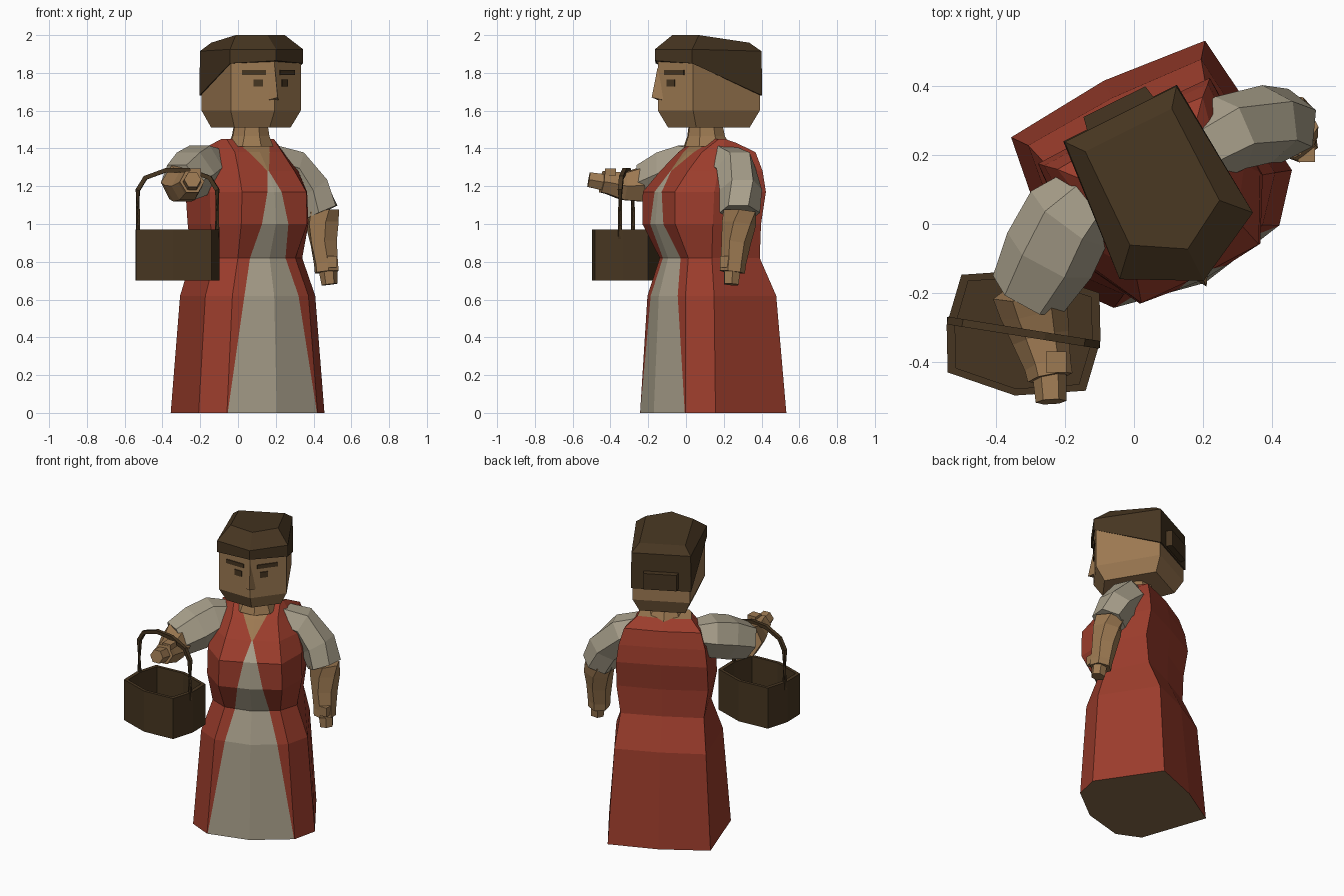
import bpy, bmesh, math
from mathutils import Vector, Matrix

if "Cube" in bpy.data.objects:
    bpy.data.objects.remove(bpy.data.objects["Cube"])

def material(name, rgb):
    m = bpy.data.materials.new(name)
    m.diffuse_color = (*rgb, 1)
    m.use_nodes = True
    m.node_tree.nodes["Principled BSDF"].inputs["Base Color"].default_value = m.diffuse_color
    return m

RED = material("red cloth", (.33, .046, .025))
GRAY = material("pale linen", (.4, .355, .262))
SKIN = material("skin", (.335, .192, .084))
BROWN = material("dark brown", (.062, .036, .015))
UNDER = material("hem brown", (.25, .15, .068))

# The figure is turned about its own axis
BODY = Matrix.Translation((.06, .12, 0)) @ Matrix.Rotation(math.radians(26.5), 4, 'Z')

def finish(name, bm, mats, matrix=None):
    bmesh.ops.recalc_face_normals(bm, faces=bm.faces)
    me = bpy.data.meshes.new(name)
    bm.to_mesh(me)
    bm.free()
    for m in mats:
        me.materials.append(m)
    ob = bpy.data.objects.new(name, me)
    if matrix:
        ob.matrix_world = matrix
    bpy.context.collection.objects.link(ob)
    return ob

def loft(name, rings, mats, matrix=None, rule=None, caps=(0, 0)):
    """Skin closed rings; rule(row, column) gives the material; caps are materials or None."""
    bm = bmesh.new()
    rows = [[bm.verts.new(p) for p in r] for r in rings]
    n = len(rows[0])
    for j in range(len(rows) - 1):
        for i in range(n):
            k = (i + 1) % n
            f = bm.faces.new((rows[j][i], rows[j][k], rows[j + 1][k], rows[j + 1][i]))
            f.material_index = rule(j, i) if rule else 0
    for row, c in zip((rows[0][::-1], rows[-1]), caps):
        if c is not None:
            bm.faces.new(row).material_index = c
    return finish(name, bm, mats, matrix)

def mirror_ring(half):
    """Half ring from front centre towards the back; points on x = 0 stay single."""
    return half + [(-x, y, z) for x, y, z in reversed(half) if x > 1e-6]

def tube(name, path, mat, sides=6, twist=0.0):
    """Tube along (x, y, z, radius) points."""
    pts = [Vector(p[:3]) for p in path]
    rings = []
    for i, p in enumerate(pts):
        d = Vector()
        if i > 0:
            d += (p - pts[i - 1]).normalized()
        if i < len(pts) - 1:
            d += (pts[i + 1] - p).normalized()
        q = d.to_track_quat('Z', 'Y')
        r = path[i][3]
        rings.append([p + q @ Vector((r * math.cos(a), r * math.sin(a), 0))
                      for a in (twist + 2 * math.pi * k / sides for k in range(sides))])
    return loft(name, rings, [mat])

def box(name, center, size, mat, matrix):
    bm = bmesh.new()
    bmesh.ops.create_cube(bm, size=1, matrix=Matrix.Translation(center) @ Matrix.Diagonal((*size, 1)))
    return finish(name, bm, [mat], matrix)

# Dress: z, front centre y, panel x, front x y, side x y, back x y, back centre y
DRESS = [
    (0.00, -.325, .264, .268, -.272, .372, -.145, .314, .303, .330),
    (0.62, -.295, .160, .225, -.250, .325, -.13, .280, .260, .275),
    (0.82, -.240, .105, .170, -.205, .258, -.11, .255, .175, .185),
    (1.00, -.315, .078, .195, -.295, .290, -.12, .280, .170, .190),
    (1.17, -.300, .042, .190, -.295, .287, -.11, .278, .200, .208),
    (1.28, -.225, .004, .165, -.205, .255, -.07, .265, .187, .195),
    (1.38, -.125, .062, .140, -.110, .200, -.01, .235, .160, .175),
    (1.45, -.045, .105, .140, -.010, .155, .02, .165, .080, .095)]
rings = []
for z, yc, xp, xf, yf, xs, ys, xb, yb, y0 in DRESS:
    yp = yc + (yf - yc) * xp / xf
    drop = .02 if z > 1.4 else 0        # neckline sits below the shoulder tops
    rings.append(mirror_ring([(0, yc, z - drop), (xp, yp, z), (xf, yf, z),
                              (xs, ys, z), (xb, yb, z - drop), (0, y0, z - drop)]))
loft("dress", rings, [RED, GRAY, SKIN, UNDER], BODY,
     lambda j, i: (1 if j < 5 else 2) if i in (0, 9) else 0, caps=(3, 2))

# Neck
def circle(r, y, z, n=8):
    return [(r * math.cos(2 * math.pi * k / n), y + r * math.sin(2 * math.pi * k / n), z) for k in range(n)]
loft("neck", [circle(.13, -.01, 1.41), circle(.105, -.015, 1.465), circle(.088, -.02, 1.56)], [SKIN], BODY)

# Head
FC, FF, FB = Vector((0, -.30)), Vector((.207, -.195)), Vector((.175, .215))
def head_ring(s, z):
    return mirror_ring([(p.x * s, p.y * s, z) for p in (FC, FF, FB)])
loft("head", [head_ring(.8, 1.51), head_ring(1, 1.6), head_ring(1, 1.92)], [SKIN], BODY)

# Hair cap, low at the back
loft("hair", [mirror_ring(h) for h in (
    [(0, -.305, 1.86), (.21, -.199, 1.85), (.18, .218, 1.68)],
    [(0, -.318, 1.865), (.216, -.205, 1.85), (.184, .225, 1.68)],
    [(0, -.318, 1.925), (.216, -.205, 1.925), (.181, .222, 1.915)],
    [(0, -.215, 2.0), (.145, -.13, 2.0), (.14, .17, 1.96)])],
    [BROWN], BODY, caps=(None, 0))
loft("hair_bun", [[(x, y, z) for x, z in ((-w, 1.695), (w, 1.695), (w, 1.80), (-w, 1.80))]
                  for w, y in ((.112, .2), (.10, .262))], [BROWN], BODY)

# Nose
bm = bmesh.new()
v = [bm.verts.new(p) for p in ((0, -.302, 1.83), (.034, -.28, 1.655), (-.034, -.28, 1.655), (0, -.337, 1.67))]
for idx in ((0, 1, 3), (0, 3, 2), (1, 2, 3), (0, 2, 1)):
    bm.faces.new([v[i] for i in idx])
finish("nose", bm, [SKIN], BODY)

# Eyes and eyebrows: thin plates on the two slanted face halves
out = Vector((.452, -.892))
def face_plate(name, x0, x1, z0, z1, tilt):
    for side, s in (("left", 1), ("right", -1)):
        layers = []
        for d in (-.002, .006):
            ring = []
            for x, z in ((x0, z0), (x1, z0 + tilt), (x1, z1 + tilt), (x0, z1)):
                p = FC.lerp(FF, x / FF.x) + out * d
                ring.append((s * p.x, p.y, z))
            layers.append(ring)
        loft(f"{side}_{name}", layers, [BROWN], BODY)
face_plate("eye", .055, .10, 1.728, 1.765, 0)
face_plate("eyebrow", .04, .155, 1.79, 1.816, 0)

# Raised arm carrying the basket
tube("right_sleeve", [(-.12, .085, 1.31, .10), (-.19, .015, 1.30, .135), (-.245, -.09, 1.265, .138),
                      (-.308, -.205, 1.218, .115)], GRAY)
tube("right_forearm", [(-.306, -.19, 1.22, .106), (-.29, -.25, 1.205, .10), (-.27, -.33, 1.20, .084),
                       (-.25, -.41, 1.218, .068), (-.243, -.445, 1.224, .066)], SKIN)
tube("right_hand", [(-.245, -.43, 1.22, .05), (-.24, -.515, 1.235, .045)], SKIN)
box("right_thumb", (-.225, -.40, 1.275), (.06, .06, .035), SKIN, Matrix())

# Hanging arm
tube("left_sleeve", [(.17, .20, 1.33, .10), (.28, .265, 1.295, .113), (.385, .29, 1.18, .113),
                     (.438, .285, 1.06, .107)], GRAY)
tube("left_forearm", [(.438, .285, 1.065, .097), (.446, .28, 1.0, .092), (.454, .265, .90, .078),
                      (.466, .25, .79, .068), (.47, .245, .745, .068)], SKIN)
tube("left_hand", [(.475, .245, .77, .05), (.485, .24, .68, .043)], SKIN)
box("left_thumb", (.50, .205, .80), (.05, .05, .06), SKIN, Matrix())

# Basket: hollow eight-sided tub
CX, CY = -.32, -.315
half = [(-.22, -.115), (-.025, -.182), (.18, -.168), (.223, -.022)]
outline = half + [(-x, -y) for x, y in half]
def tub(s, z):
    return [(CX + x * s, CY + y * s, z) for x, y in outline]
loft("basket", [tub(1, .70), tub(1, .97), tub(.89, .97), tub(.89, .73)], [BROWN])

# Basket handle: arch between opposite ends
arch = [(-.21, .92), (-.21, 1.18), (-.17, 1.245), (-.06, 1.285),
        (.06, 1.285), (.17, 1.245), (.21, 1.18), (.21, .92)]
tube("basket_handle", [(CX + x, CY - .16 * x, z, .016) for x, z in arch], BROWN, 4, math.pi / 4)
